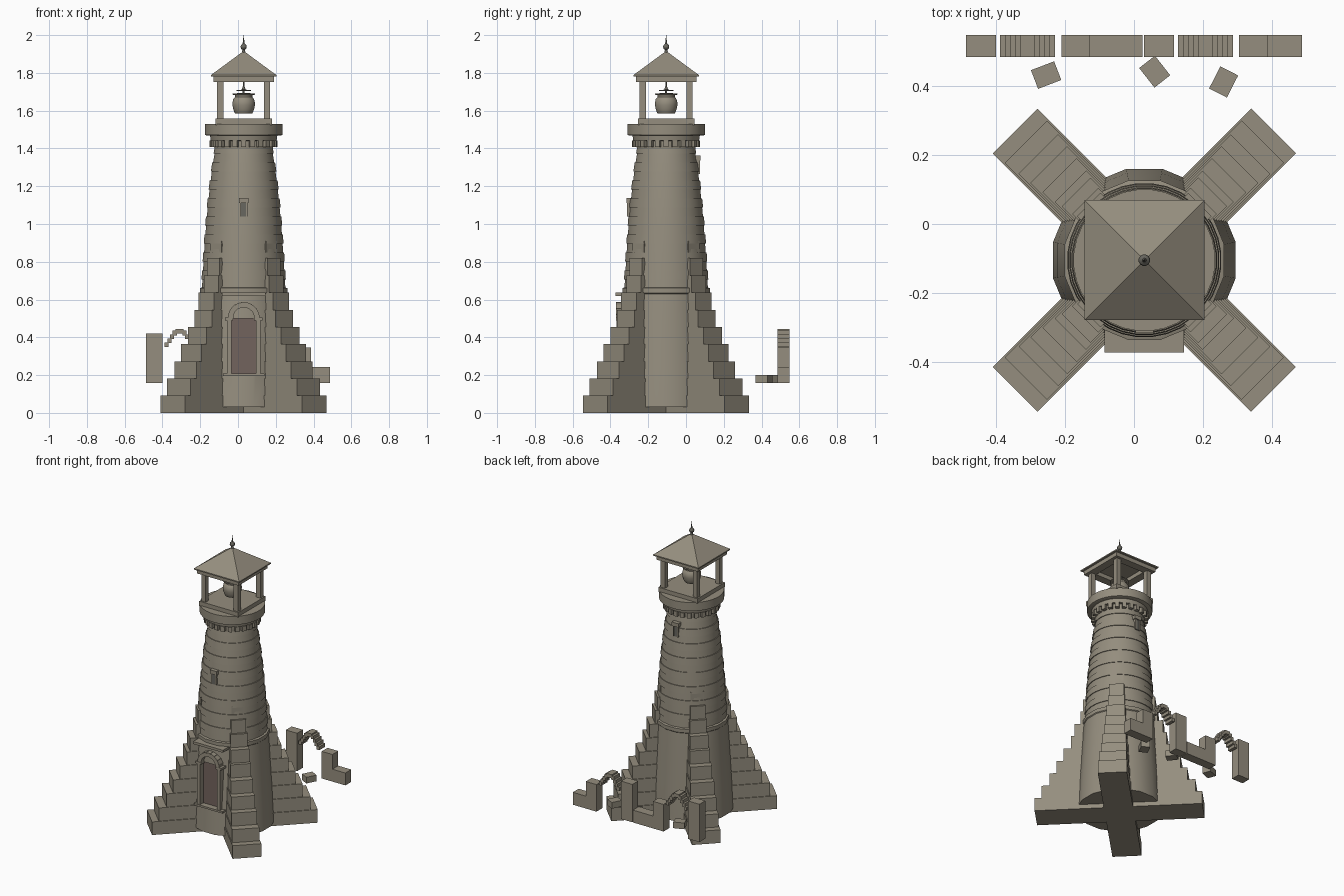
import bpy, bmesh, math
from mathutils import Matrix, Vector

cube = bpy.data.objects.get("Cube")
if cube:
    bpy.data.objects.remove(cube, do_unlink=True)

AXIS = Vector((0.03, -0.105, 0))  # centre line of the tower


def material(name, rgb):
    m = bpy.data.materials.new(name)
    m.use_nodes = True
    m.diffuse_color = (*rgb, 1)
    m.node_tree.nodes["Principled BSDF"].inputs["Base Color"].default_value = (*rgb, 1)
    return m


STONE = material("warm grey stone", (0.30, 0.27, 0.21))
WOOD = material("dark brown wood", (0.17, 0.125, 0.11))
IRON = material("dark iron", (0.14, 0.135, 0.115))


def finish(bm, name, mat, smooth=False):
    bmesh.ops.recalc_face_normals(bm, faces=bm.faces)
    mesh = bpy.data.meshes.new(name)
    bm.to_mesh(mesh)
    bm.free()
    mesh.materials.append(mat)
    ob = bpy.data.objects.new(name, mesh)
    bpy.context.collection.objects.link(ob)
    if smooth:
        bpy.ops.object.select_all(action='DESELECT')
        ob.select_set(True)
        bpy.context.view_layer.objects.active = ob
        bpy.ops.object.shade_smooth_by_angle(angle=math.radians(30))
    return ob


def box(name, x, y, z, mat=STONE, turn=0.0, at=None, axis='Z'):
    """Box from three (low, high) ranges, turned about the origin, then moved."""
    bm = bmesh.new()
    size = [r[1] - r[0] for r in (x, y, z)]
    mid = [(r[0] + r[1]) / 2 for r in (x, y, z)]
    bmesh.ops.create_cube(bm, size=1, matrix=Matrix.Translation(mid) @ Matrix.Diagonal((*size, 1)))
    place = Matrix.Translation(at if at is not None else AXIS)
    bm.transform(place @ Matrix.Rotation(turn, 4, axis))
    return finish(bm, name, mat)


def lathe(name, profile, sides, mat=STONE):
    """Closed solid of revolution about the tower axis, with a flat side to the front."""
    bm = bmesh.new()
    rings = []
    for r, z in profile:
        ring = []
        for k in range(sides):
            a = math.tau * (k + 0.5) / sides
            ring.append(bm.verts.new(AXIS + Vector((r * math.cos(a), r * math.sin(a), z))))
        rings.append(ring)
    for low, high in zip(rings, rings[1:]):
        for k in range(sides):
            n = (k + 1) % sides
            bm.faces.new((low[k], low[n], high[n], high[k]))
    bm.faces.new(rings[0])
    bm.faces.new(rings[-1])
    return finish(bm, name, mat, True)


# Lower tower, with the doorway cut out
base = lathe("tower_base", [(0.27, 0.03), (0.258, 0.25), (0.231, 0.63), (0.236, 0.635),
                            (0.236, 0.66), (0.222, 0.665)], 16)
cutter = box("doorway_cutter", (-0.065, 0.065), (-0.4, -0.215), (0.205, 0.5))
cutter.hide_render = True
cut = base.modifiers.new("doorway", 'BOOLEAN')
cut.object = cutter
cut.solver = 'EXACT'
bpy.context.view_layer.objects.active = base
bpy.ops.object.modifier_apply(modifier=cut.name)
bpy.data.objects.remove(cutter, do_unlink=True)

# Upper shaft, in thin courses that step in and out
def shaft_radius(z):
    t = (z - 0.66) / 0.76
    return 0.222 - 0.045 * t - 0.03 * t ** 3


courses = 16
profile = []
for i in range(courses):
    z0, z1 = (0.66 + 0.76 * (i + k) / courses for k in (0, 1))
    out = 0.005 if i % 2 else 0.0
    profile += [(shaft_radius(z0) + out, z0), (shaft_radius(z1) + out, z1)]
lathe("tower_shaft", profile, 32)

# Stepped buttresses on the four diagonals: reach of each step
reaches = [0.53, 0.486, 0.435, 0.392, 0.348, 0.303, 0.28, 0.243, 0.228, 0.208]
step = 0.091
for n in range(4):
    for i, reach in enumerate(reaches):
        half = 0.092 - 0.0055 * i
        inner = 0.0 if i == 0 else 0.12
        box(f"buttress_{n}_step_{i}", (inner, reach), (-half, half), (i * step, (i + 1) * step),
            turn=math.radians(45 + 90 * n))

# Door, jambs, threshold, arch stones and cornice
box("door", (-0.065, 0.065), (-0.225, -0.205), (0.205, 0.5), WOOD)
box("threshold", (-0.11, 0.11), (-0.266, -0.2), (0.195, 0.208))
for side in (-1, 1):
    xs = sorted((side * 0.065, side * 0.088))
    box(f"door_jamb_{side}", xs, (-0.262, -0.2), (0.205, 0.5))
    xs = sorted((side * 0.06, side * 0.1))
    box(f"door_capital_{side}", xs, (-0.266, -0.2), (0.49, 0.505))
for i in range(9):
    box(f"door_arch_stone_{i}", (-0.015, 0.015), (-0.265, -0.2), (0.055, 0.083),
        turn=math.radians(-88 + 22 * i), at=AXIS + Vector((0, 0, 0.503)), axis='Y')
box("door_cornice", (-0.115, 0.115), (-0.268, -0.19), (0.62, 0.637))

# Slit windows, front and back
for name, z, r, turn in (("front", 1.04, 0.199, 0), ("back", 1.265, 0.171, math.pi)):
    box(f"{name}_slit", (-0.014, 0.014), (-r - 0.004, -r + 0.05), (z, z + 0.075), IRON, turn)
    box(f"{name}_slit_lintel", (-0.026, 0.026), (-r - 0.012, -r + 0.05), (z + 0.072, z + 0.098), turn=turn)
    for side in (-1, 1):
        xs = sorted((side * 0.013, side * 0.02))
        box(f"{name}_slit_jamb_{side}", xs, (-r - 0.008, -r + 0.05), (z, z + 0.075), turn=turn)

# Corbels and round gallery
lathe("corbel_ring", [(0.15, 1.38), (0.158, 1.41), (0.158, 1.44), (0.175, 1.442), (0.18, 1.475)], 32)
for i in range(24):
    box(f"corbel_{i}", (0.13, 0.18), (-0.013, 0.013), (1.408, 1.442), turn=math.tau * i / 24)
lathe("gallery", [(0.195, 1.468), (0.206, 1.472), (0.206, 1.53), (0.15, 1.53)], 32)

# Square belfry: floor, posts, beams and pyramid roof
box("belfry_floor", (-0.15, 0.15), (-0.15, 0.15), (1.525, 1.558))
for i in range(4):
    turn = math.pi / 2 * i
    box(f"belfry_post_{i}", (0.107, 0.14), (0.107, 0.14), (1.555, 1.755), turn=turn)
    box(f"belfry_beam_{i}", (-0.16, 0.16), (0.105, 0.16), (1.752, 1.782), turn=turn)
box("roof_eaves", (-0.174, 0.174), (-0.174, 0.174), (1.78, 1.788))
bm = bmesh.new()
bmesh.ops.create_cone(bm, cap_ends=True, segments=4, radius1=0.174 * math.sqrt(2), radius2=0, depth=0.128,
                      matrix=Matrix.Translation(AXIS + Vector((0, 0, 1.852))) @ Matrix.Rotation(math.pi / 4, 4, 'Z'))
finish(bm, "roof", STONE)

# Bell, its hanger and the finial
lathe("bell", [(0.045, 1.585), (0.05, 1.592), (0.056, 1.61), (0.06, 1.63), (0.06, 1.642), (0.056, 1.66),
               (0.046, 1.672), (0.046, 1.682), (0.06, 1.685), (0.06, 1.691), (0.02, 1.693)], 24)
lathe("bell_hanger", [(0.005, 1.69), (0.005, 1.704), (0.04, 1.705), (0.04, 1.709), (0.011, 1.711),
                      (0.004, 1.73), (0.004, 1.79)], 16, IRON)
lathe("finial", [(0.012, 1.9), (0.008, 1.917), (0.007, 1.922), (0.014, 1.928), (0.017, 1.938), (0.014, 1.948),
                 (0.006, 1.955), (0.004, 1.965), (0.0008, 2.0)], 12, IRON)

# Ruined arcade behind the tower: two bays of pier, arch, low pier and low wall
WALL_Y = (0.484, 0.548)
ORIGIN = Vector((0, 0, 0))
for n, (x, end) in enumerate(((-0.487, 0.024), (0.029, 0.487))):
    box(f"ruin_{n}_pier", (x, x + 0.087), WALL_Y, (0.157, 0.42), at=ORIGIN)
    box(f"ruin_{n}_low_pier", (x + 0.276, x + 0.358), WALL_Y, (0.157, 0.345), at=ORIGIN)
    box(f"ruin_{n}_low_wall", (x + 0.356, end), WALL_Y, (0.157, 0.243), at=ORIGIN)
    centre = x + 0.178
    box(f"ruin_{n}_keystone", (centre - 0.021, centre + 0.021), WALL_Y, (0.42, 0.445), at=ORIGIN)
    for side in (-1, 1):
        for k in range(4):
            sx = centre + side * (0.069 - 0.0145 * k)
            sz = 0.36 + 0.021 * k
            box(f"ruin_{n}_arch_stone_{side}_{k}", (sx - 0.011, sx + 0.011), WALL_Y,
                (sz - 0.012, sz + 0.012), at=ORIGIN)

# Fallen blocks beside the arcade
for n, (x, y, turn) in enumerate(((-0.255, 0.432, 21), (0.06, 0.442, -52), (0.26, 0.412, 63))):
    box(f"fallen_block_{n}", (-0.036, 0.036), (-0.029, 0.029), (0.157, 0.2),
        turn=math.radians(turn), at=Vector((x, y, 0)))
